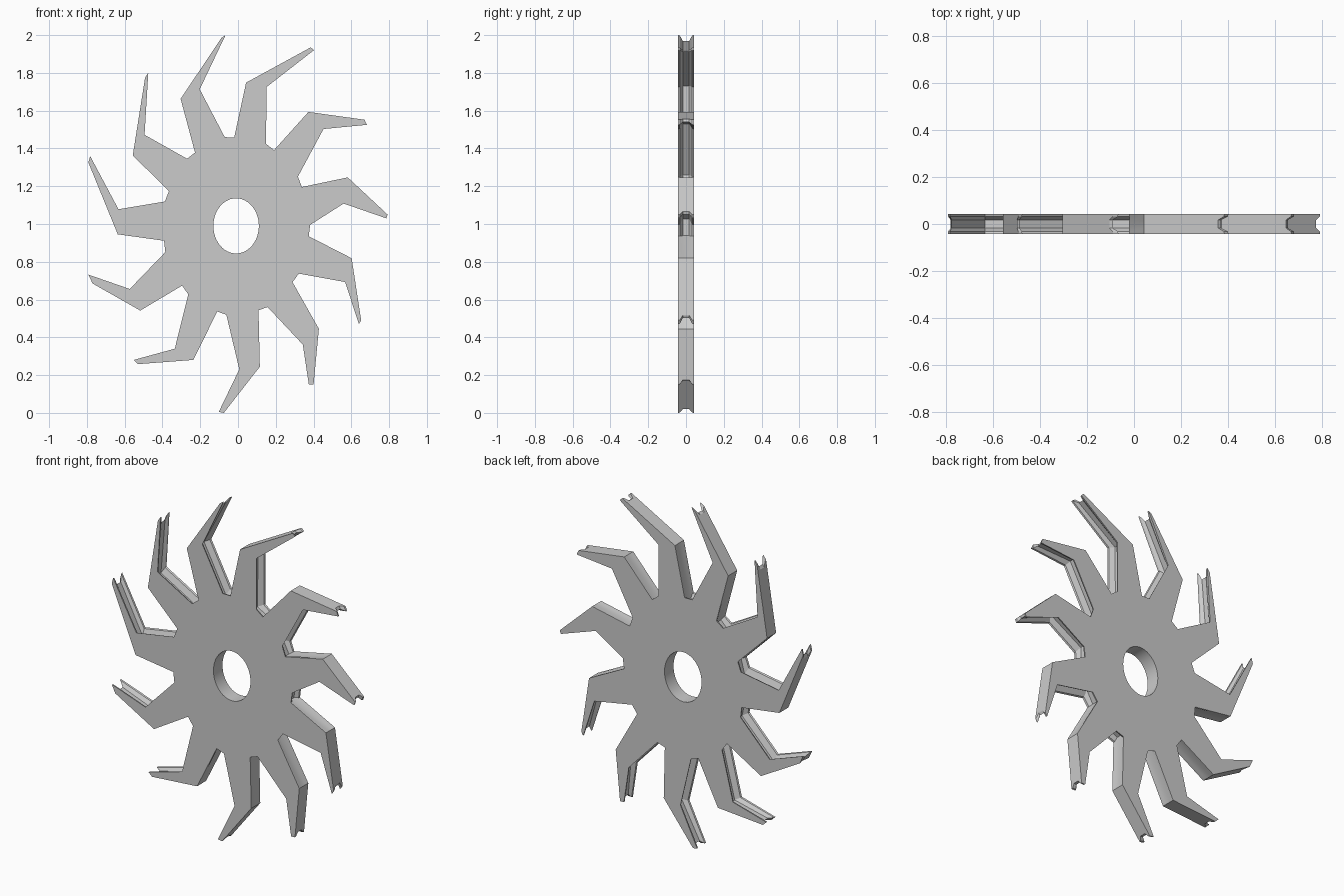
import bpy, bmesh, math
from mathutils import Vector

if "Cube" in bpy.data.objects:
    bpy.data.objects.remove(bpy.data.objects["Cube"])

CX, CZ, SQUASH = -0.01, 0.99, 0.825     # hub centre and sideways squash
ARMS, HALF = 11, 0.042
STEP = 360 / ARMS

# arm tips: convex corner, groove-side corner (x, z each), clockwise from the top
TIPS = [(-.088, 1.985, -.066, 2.0), (.385, 1.935, .402, 1.92),
        (.67, 1.552, .682, 1.525), (.792, 1.05, .785, 1.03),
        (.652, .49, .64, .47), (.40, .15, .375, .15),
        (-.075, 0, -.102, .005), (-.53, .258, -.553, .28),
        (-.77, .685, -.792, .732), (-.792, 1.325, -.783, 1.36),
        (-.492, 1.775, -.475, 1.80)]


def polar(r, deg):
    a = math.radians(deg)
    return Vector((CX + SQUASH * r * math.cos(a), CZ + r * math.sin(a)))


def outline(groove):
    """Blade outline; groove 0 = rim, 1 = bottom of the channel."""
    pts = []
    for k, (ox, oz, ix, iz) in enumerate(TIPS):
        d = -k * STEP
        knee_out = polar(.761, 117.9 + d)
        knee_in = polar(.70 if k == 3 else .76, 107.9 + d)
        tip_out, tip_in = Vector((ox, oz)), Vector((ix, iz))
        root_in = polar(.475 - .03 * groove, 98.8 + d + 4 * groove)
        out_mid = tip_out.lerp(knee_out, .08 * groove)
        in_mid = tip_in.lerp(knee_in, .08 * groove).lerp(out_mid, .5 * groove)
        pts += [polar(.469 - .025 * groove, 124.2 + d), knee_out, out_mid,
                in_mid, knee_in.lerp(knee_out, .3 * groove), root_in]
    return pts


def ring(bm, pts, y):
    return [bm.verts.new((p.x, y, p.y)) for p in pts]


def walls(bm, rings):
    for a, b in zip(rings, rings[1:]):
        n = len(a)
        for i in range(n):
            j = (i + 1) % n
            bm.faces.new((a[i], a[j], b[j], b[i]))


bm = bmesh.new()
# outer wall with the channel running along the concave side of every arm
outer = [ring(bm, outline(g), y) for y, g in
         ((-HALF, 0), (-.032, .1), (-.017, 1), (.017, 1), (.032, .1), (HALF, 0))]
walls(bm, outer)
# round centre bore
circle = [polar(.146, i * 360 / 48) for i in range(48)]
bore = [ring(bm, circle, y) for y in (-HALF, HALF)]
walls(bm, bore)

# flat front and back faces, leaving the bore open
for rim, hole, side in ((outer[0], bore[0], -1), (outer[-1], bore[1], 1)):
    edges = []
    for loop in (rim, hole):
        edges += [bm.edges.get((loop[i], loop[i - 1])) for i in range(len(loop))]
    bmesh.ops.triangle_fill(bm, edges=edges, use_beauty=True, normal=(0, side, 0))
bmesh.ops.recalc_face_normals(bm, faces=bm.faces)

mesh = bpy.data.meshes.new("star_blade")
bm.to_mesh(mesh)
bm.free()
blade = bpy.data.objects.new("star_blade", mesh)
bpy.context.collection.objects.link(blade)
bpy.context.view_layer.objects.active = blade
blade.select_set(True)
bpy.ops.object.shade_smooth_by_angle(angle=math.radians(20))
